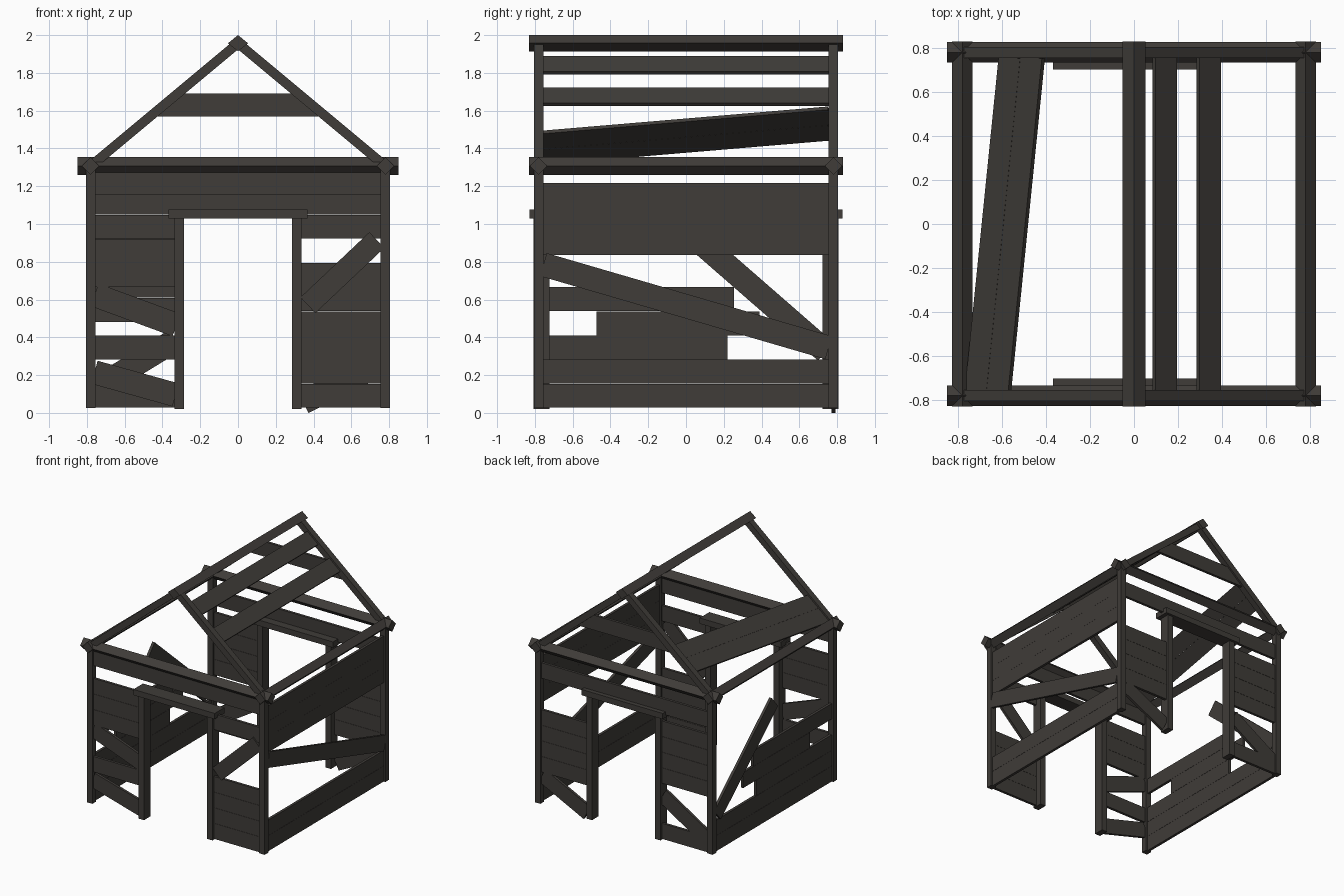
import bpy, bmesh
from mathutils import Vector

if "Cube" in bpy.data.objects:
    bpy.data.objects.remove(bpy.data.objects["Cube"])

wood = bpy.data.materials.new("weathered_wood")
wood.diffuse_color = (0.05, 0.045, 0.04, 1)
wood.use_nodes = True
wood.node_tree.nodes["Principled BSDF"].inputs["Base Color"].default_value = wood.diffuse_color


def make(name, verts, faces):
    me = bpy.data.meshes.new(name)
    me.from_pydata([tuple(v) for v in verts], [], faces)
    bm = bmesh.new()
    bm.from_mesh(me)
    bmesh.ops.recalc_face_normals(bm, faces=bm.faces)
    bm.to_mesh(me)
    bm.free()
    me.materials.append(wood)
    ob = bpy.data.objects.new(name, me)
    bpy.context.collection.objects.link(ob)
    return ob


BOX = [(0, 1, 2, 3), (4, 5, 6, 7), (0, 1, 5, 4), (1, 2, 6, 5), (2, 3, 7, 6), (3, 0, 4, 7)]


def board(name, p, q, w, t, n):
    """Box running from p to q, t thick along n and w wide across it."""
    p, q, n = Vector(p), Vector(q), Vector(n)
    d = (q - p).normalized()
    n = (n - d * n.dot(d)).normalized()
    s = d.cross(n)
    sec = [s * (w / 2 * a) + n * (t / 2 * b) for a, b in ((-1, -1), (1, -1), (1, 1), (-1, 1))]
    return make(name, [p + o for o in sec] + [q + o for o in sec], BOX)


X, Y = (1, 0, 0), (0, 1, 0)
C = 0.78        # wall centre line
H = 0.1265      # plank height
Z0 = 0.027      # bottom of the lowest plank row
EAVE, RIDGE = 1.307, 1.957


def row(k):
    return Z0 + H * 1.01 * (k + 0.5)


def cross_plank(name, y, x0, x1, z):
    board(name, (x0, y, z), (x1, y, z), H, 0.022, Y)


def side_plank(name, x, y0, y1, z):
    board(name, (x, y0, z), (x, y1, z), H, 0.022, X)


# corner posts, eave beams, door frames, rafters
for s, side in ((-1, "near"), (1, "far")):
    for t, hand in ((-1, "left"), (1, "right")):
        board(f"corner_post_{side}_{hand}", (t * C, s * C, Z0), (t * C, s * C, EAVE), 0.05, 0.05, X)
        board(f"door_post_{side}_{hand}", (t * 0.31, s * 0.765, 0.02), (t * 0.31, s * 0.765, 1.03),
              0.085, 0.05, X)
        board(f"rafter_{side}_{hand}", (t * C, s * C, EAVE), (0, s * C, RIDGE), 0.05, 0.05, Y)
    board(f"door_lintel_{side}", (-0.368, s * 0.765, 1.052), (0.368, s * 0.765, 1.052), 0.125, 0.047, (0, 0, 1))
    board(f"eave_beam_cross_{side}", (-0.85, s * C, EAVE), (0.85, s * C, EAVE), 0.066, 0.066, (0, 1, 1))
    board(f"eave_beam_side_{side}", (s * C, -0.83, EAVE), (s * C, 0.83, EAVE), 0.066, 0.066, (1, 0, 1))

# ridge beam, a flattened diamond
sec = [(-0.053, RIDGE), (0, RIDGE - 0.043), (0.053, RIDGE), (0, 2.0)]
make("ridge_beam", [(x, y, z) for y in (-0.83, 0.83) for x, z in sec], BOX)

# back gable board, trimmed to the rafters
gable = [(-0.46, 1.57), (0.46, 1.57), (0.32, 1.692), (-0.32, 1.692)]
make("gable_board", [(x, y, z) for y in (C - 0.011, C + 0.011) for x, z in gable], BOX)

# roof boards
slope = (RIDGE - EAVE) / C
for i, x in enumerate((0.14, 0.34)):
    z = RIDGE - slope * x
    board(f"roof_board_{i}", (x, -0.757, z), (x, 0.757, z), 0.128, 0.022, (slope, 0, 1))
for i, o in enumerate((-0.0495, 0.0495)):
    a, b = -0.665 + o, -0.51 + o
    board(f"loose_roof_board_{i}", (a, -0.77, RIDGE + slope * a), (b, 0.76, RIDGE + slope * b),
          0.127, 0.022, (-slope, 0, 1))

# front wall
cross_plank("front_top_plank", -C, -0.76, 0.76, row(9) - 0.025)
for k in (5, 6, 7):
    cross_plank(f"front_left_plank_{k}", -C, -0.76, -0.33, row(k))
cross_plank("front_left_plank_low", -C, -0.76, -0.33, row(2))
board("front_left_slipped_plank", (-0.76, -C, 0.625), (-0.325, -C, 0.465), H, 0.022, Y)
board("front_left_slipped_plank_low", (-0.76, -C, 0.215), (-0.33, -C, 0.095), H, 0.022, Y)
for k in (0, 1, 2, 3, 7):
    cross_plank(f"front_right_plank_{k}", -C, 0.33, 0.76, row(k))
board("front_right_slipped_plank", (0.37, -C - 0.012, 0.57), (0.735, -C - 0.012, 0.915), 0.115, 0.022, Y)

# back wall
cross_plank("back_top_plank", C, -0.76, 0.76, row(8))
for k in range(4):
    cross_plank(f"back_left_plank_{k}", C, -0.76, -0.33, 0.545 + k * 0.128)
cross_plank("back_left_plank_low", C, -0.76, -0.33, row(0))
board("back_left_slipped_plank", (-0.75, C, 0.13), (-0.34, C, 0.38), H, 0.022, Y)
for k in (2, 3, 4, 5):
    cross_plank(f"back_right_plank_{k}", C, 0.33, 0.76, row(k))
board("back_right_slipped_plank", (0.75, C, 0.255), (0.345, C, 0.0566), H, 0.022, Y)

# right wall
for i, z in enumerate((row(0), row(1), 0.90, 1.027, 1.154)):
    side_plank(f"right_plank_{i}", C, -0.76, 0.76, z)
board("right_slipped_plank", (C + 0.014, -0.755, 0.785), (C + 0.014, 0.755, 0.345), H, 0.022, X)

# left wall
for k, (y0, y1) in enumerate(((-0.76, 0.76), (-0.76, 0.76), (-0.76, 0.22), (-0.475, 0.39), (-0.76, 0.255))):
    side_plank(f"left_plank_{k}", -C, y0, y1, row(k))
board("left_slipped_plank", (-C - 0.014, 0.74, 0.325), (-C - 0.014, 0.0, 0.97), H, 0.022, X)
